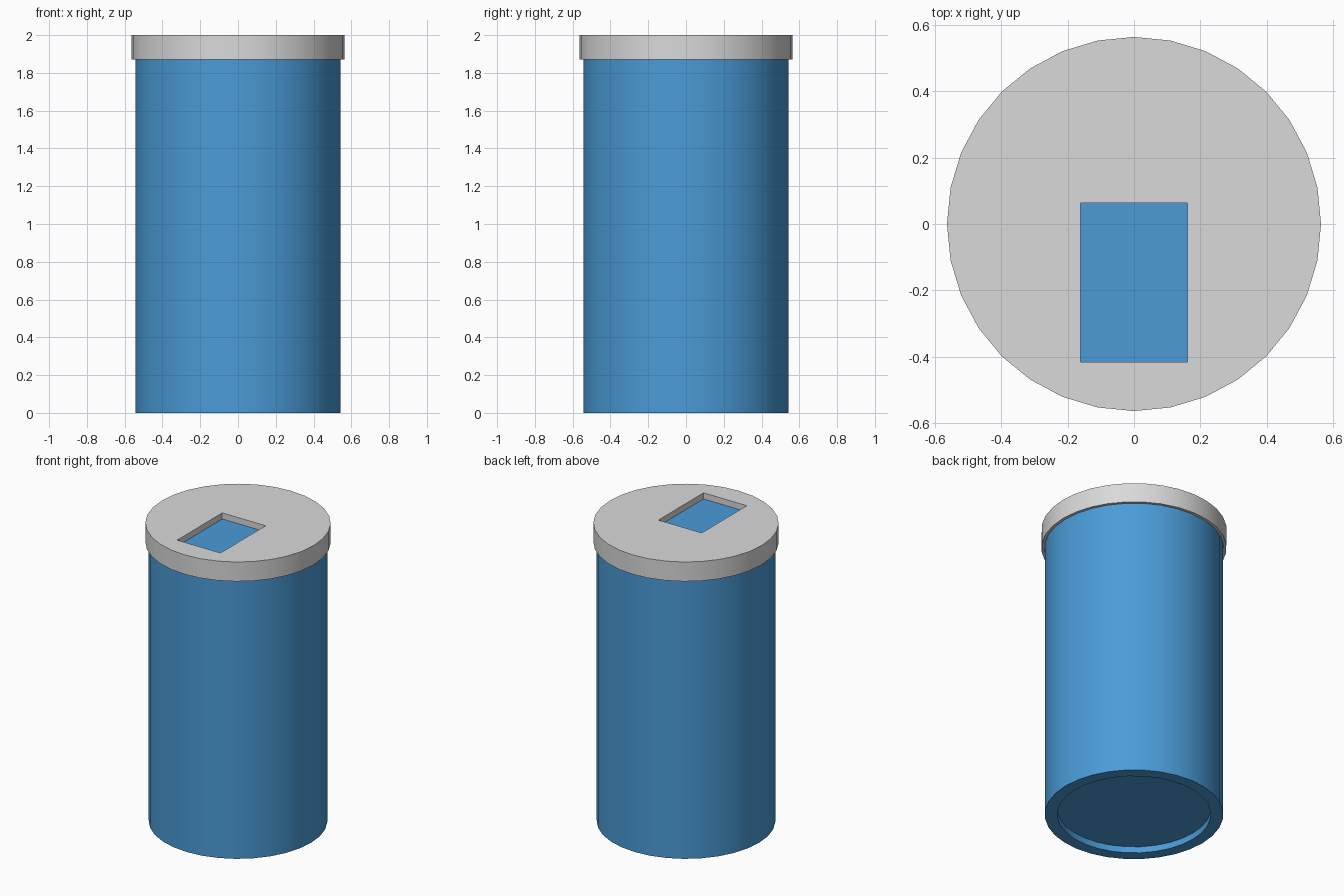
import bpy, bmesh, math

if "Cube" in bpy.data.objects:
    bpy.data.objects.remove(bpy.data.objects["Cube"])

SIDES = 32


def material(name, rgb):
    m = bpy.data.materials.new(name)
    m.diffuse_color = (*rgb, 1)
    m.use_nodes = True
    m.node_tree.nodes["Principled BSDF"].inputs["Base Color"].default_value = m.diffuse_color
    return m


blue = material("blue", (0.07, 0.33, 0.68))
grey = material("light grey", (0.70, 0.70, 0.70))


def lathe(name, profile, mat):
    """Spin a closed (radius, z) profile whose ends lie on the axis."""
    bm = bmesh.new()
    verts = [bm.verts.new((r, 0, z)) for r, z in profile]
    edges = [bm.edges.new(p) for p in zip(verts, verts[1:])]
    bmesh.ops.spin(bm, geom=verts + edges, cent=(0, 0, 0), axis=(0, 0, 1),
                   angle=2 * math.pi, steps=SIDES, use_duplicate=False)
    bmesh.ops.remove_doubles(bm, verts=bm.verts, dist=1e-4)
    # merge the flat end fans into single discs
    bmesh.ops.dissolve_verts(bm, verts=[v for v in bm.verts if v.co.xy.length < 1e-4])
    bmesh.ops.recalc_face_normals(bm, faces=bm.faces)
    me = bpy.data.meshes.new(name)
    bm.to_mesh(me)
    bm.free()
    me.materials.append(mat)
    ob = bpy.data.objects.new(name, me)
    bpy.context.collection.objects.link(ob)
    bpy.ops.object.select_all(action='DESELECT')
    ob.select_set(True)
    bpy.context.view_layer.objects.active = ob
    bpy.ops.object.shade_smooth_by_angle(angle=math.radians(30))
    return ob


# Can body with a recessed base
lathe("can_body", [(0, 0.042), (0.467, 0.042), (0.467, 0), (0.543, 0),
                   (0.543, 1.958), (0, 1.958)], blue)

# Cap fitting over the top of the body
lid = lathe("lid", [(0, 1.959), (0.545, 1.959), (0.545, 1.87), (0.563, 1.87),
                    (0.563, 2.0), (0, 2.0)], grey)

# Rectangular opening through the cap
bpy.ops.mesh.primitive_cube_add(size=1, location=(0, -0.176, 1.98))
cutter = bpy.context.object
cutter.name = "opening_cutter"
cutter.scale = (0.322, 0.478, 0.2)
cutter.data.materials.append(grey)
cutter.hide_render = True
cutter.display_type = 'WIRE'
cut = lid.modifiers.new("opening", 'BOOLEAN')
cut.operation = 'DIFFERENCE'
cut.solver = 'EXACT'
cut.object = cutter
